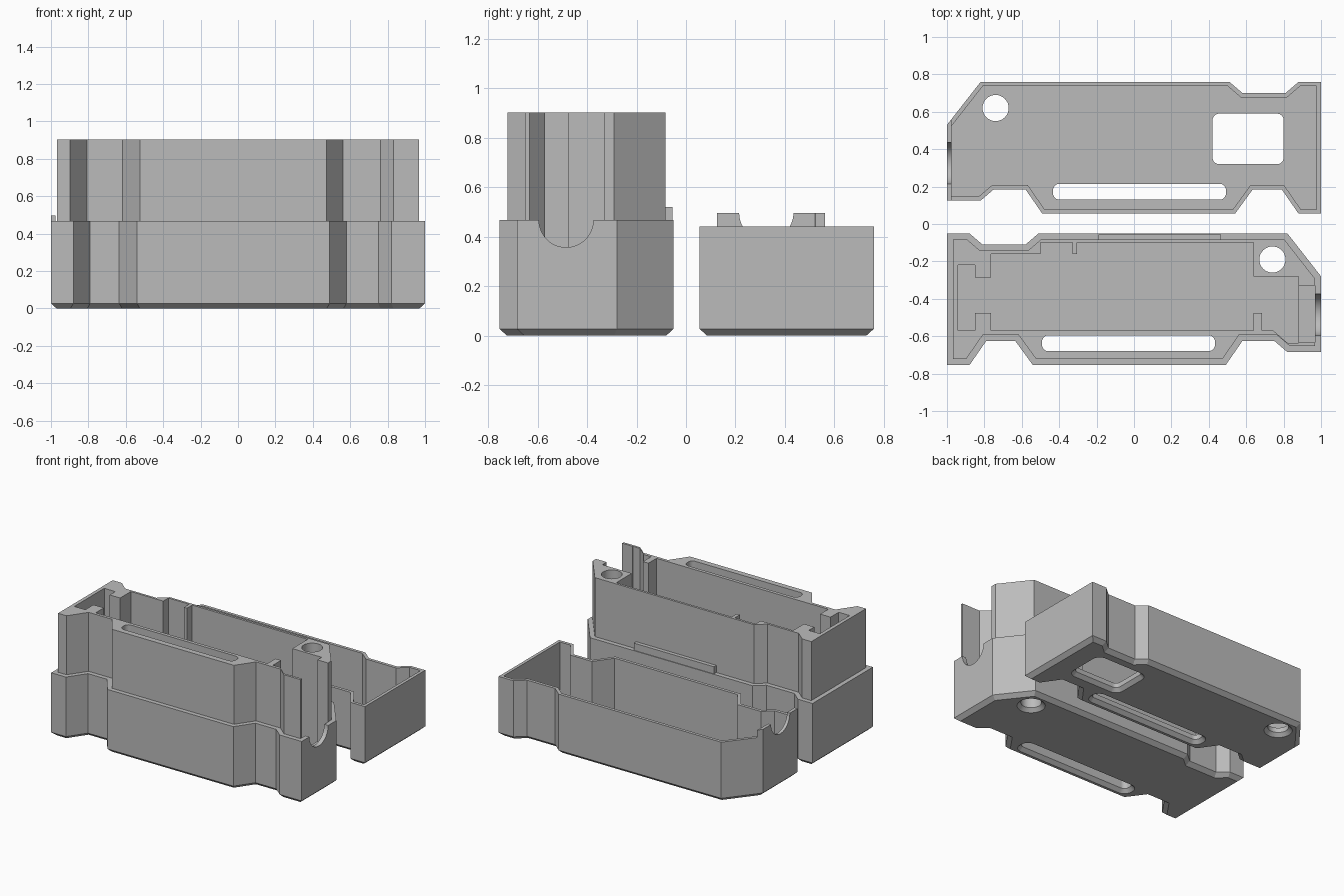
import bpy, bmesh
from math import cos, sin, pi, radians
from mathutils import Matrix, Vector

cube = bpy.data.objects.get("Cube")
if cube:
    bpy.data.objects.remove(cube, do_unlink=True)

grey = bpy.data.materials.new("matte grey")
grey.use_nodes = True
colour = (0.5, 0.5, 0.5, 1)
grey.diffuse_color = colour
bsdf = next(n for n in grey.node_tree.nodes if n.type == "BSDF_PRINCIPLED")
bsdf.inputs["Base Color"].default_value = colour
bsdf.inputs["Roughness"].default_value = 0.7


def ccw(points):
    pts = [Vector(p) for p in points]
    area = sum(a.cross(b) for a, b in zip(pts, pts[1:] + pts[:1]))
    return pts if area > 0 else pts[::-1]


def inset(pts, d):
    """Offset a closed outline inward with mitred corners."""
    out = []
    for i, p in enumerate(pts):
        e1 = (p - pts[i - 1]).normalized()
        e2 = (pts[(i + 1) % len(pts)] - p).normalized()
        n1, n2 = Vector((-e1.y, e1.x)), Vector((-e2.y, e2.x))
        out.append(p + (n1 + n2) * d / (1 + n1.dot(n2)))
    return out


def loft(name, outline, layers):
    """Stack inset copies of an outline; layers are (height, inset)."""
    pts = ccw(outline)
    bm = bmesh.new()
    rings = [[bm.verts.new((p.x, p.y, z)) for p in inset(pts, d)] for z, d in layers]
    for lo, hi in zip(rings, rings[1:]):
        for i in range(len(pts)):
            j = (i + 1) % len(pts)
            bm.faces.new((lo[i], lo[j], hi[j], hi[i]))
    bm.faces.new(rings[0][::-1])
    bm.faces.new(rings[-1])
    bmesh.ops.recalc_face_normals(bm, faces=bm.faces)
    mesh = bpy.data.meshes.new(name)
    bm.to_mesh(mesh)
    bm.free()
    mesh.materials.append(grey)
    ob = bpy.data.objects.new(name, mesh)
    bpy.context.collection.objects.link(ob)
    return ob


def box(name, x0, x1, y0, y1, z0, z1):
    return loft(name, [(x0, y0), (x1, y0), (x1, y1), (x0, y1)], [(z0, 0), (z1, 0)])


def rounded(x0, x1, y0, y1, r, steps=8):
    corners = [(x1 - r, y1 - r), (x0 + r, y1 - r), (x0 + r, y0 + r), (x1 - r, y0 + r)]
    pts = []
    for k, (cx, cy) in enumerate(corners):
        for s in range(steps + 1):
            a = (k + s / steps) * pi / 2
            pts.append((cx + r * cos(a), cy + r * sin(a)))
    return pts


def opening(outline):
    """Through-hole cutter, flared at the underside."""
    return loft("opening_cutter", outline, [(-0.01, -0.035), (0.025, 0), (1.1, 0)])


def cable_notch(z):
    """Half-round cutter running along x through the end wall."""
    ring = [(0.11 * cos(i * pi / 24), 0.11 * sin(i * pi / 24)) for i in range(48)]
    ob = loft("notch_cutter", ring, [(-0.1, 0), (0.1, 0)])
    ob.data.transform(Matrix.Translation((1, -0.485, z)) @ Matrix.Rotation(pi / 2, 4, "Y"))
    return ob


def carve(ob, cutters):
    for c in cutters:
        c.hide_render = True
        m = ob.modifiers.new("cut", "BOOLEAN")
        m.operation, m.solver, m.object = "DIFFERENCE", "EXACT", c
    bpy.context.view_layer.update()
    dg = bpy.context.evaluated_depsgraph_get()
    mesh = bpy.data.meshes.new_from_object(ob.evaluated_get(dg))
    ob.modifiers.clear()
    ob.data = mesh
    for c in cutters:
        bpy.data.objects.remove(c, do_unlink=True)


def finish(ob):
    bpy.ops.object.select_all(action="DESELECT")
    ob.select_set(True)
    bpy.context.view_layer.objects.active = ob
    bpy.ops.object.shade_smooth_by_angle(angle=radians(25))


# Outer plan shared by both halves
plan = [(-1, -.05), (-.88, -.05), (-.81, -.11), (-.58, -.11), (-.51, -.05), (.82, -.05),
        (1, -.28), (1, -.685), (.82, -.685), (.75, -.625), (.58, -.625), (.49, -.755),
        (-.54, -.755), (-.635, -.625), (-.79, -.625), (-.88, -.755), (-1, -.755)]
slot = rounded(-.492, .433, -.68, -.595, .035)
screw_hole = rounded(.67, .81, -.26, -.12, .07)

# Base: chamfered foot, lower wall, stepped-in upper wall
base = loft("base_case", plan,
            [(0, .03), (.027, 0), (.467, 0), (.467, .033), (.903, .033)])
# Inner cavity with corner posts, ribs and a screw post
cavity = [(-.94, -.57), (-.85, -.57), (-.85, -.475), (-.765, -.475), (-.765, -.57),
          (.64, -.57), (.64, -.475), (.685, -.475), (.685, -.57), (.745, -.57),
          (.82, -.635), (.88, -.635), (.88, -.28), (.64, -.28), (.64, -.1),
          (-.305, -.1), (-.305, -.16), (-.33, -.16), (-.33, -.1), (-.5, -.1),
          (-.5, -.16), (-.765, -.16), (-.765, -.285), (-.85, -.285), (-.85, -.22),
          (-.94, -.22)]
carve(base, [
    loft("cavity_cutter", cavity, [(.06, 0), (1, 0)]),
    box("end_gap_cutter", .86, .968, -.634, -.33, .3, 1),
    cable_notch(.467),
    opening(slot),
    opening(screw_hole),
])

# Raised plate on the rear step of the base
plate = box("rear_plate", -.19, .465, -.095, -.055, .46, .52)

# Lid: shallow tray with raised end tabs, mirrored and set behind the base
lid = loft("lid_case", plan, [(0, .03), (.027, 0), (.497, 0)])
carve(lid, [
    loft("tray_cutter", plan, [(.06, .023), (1, .023)]),
    box("tab_cutter", -1.1, .975, -1, .1, .442, 1),
    cable_notch(.497),
    opening(slot),
    opening(screw_hole),
    opening(rounded(-.80, -.42, -.49, -.22, .035)),
])
lid.data.transform(Matrix.Translation((0, .81, 0)) @ Matrix.Scale(-1, 4, (1, 0, 0)))
lid.data.flip_normals()

for part in (base, plate, lid):
    finish(part)
